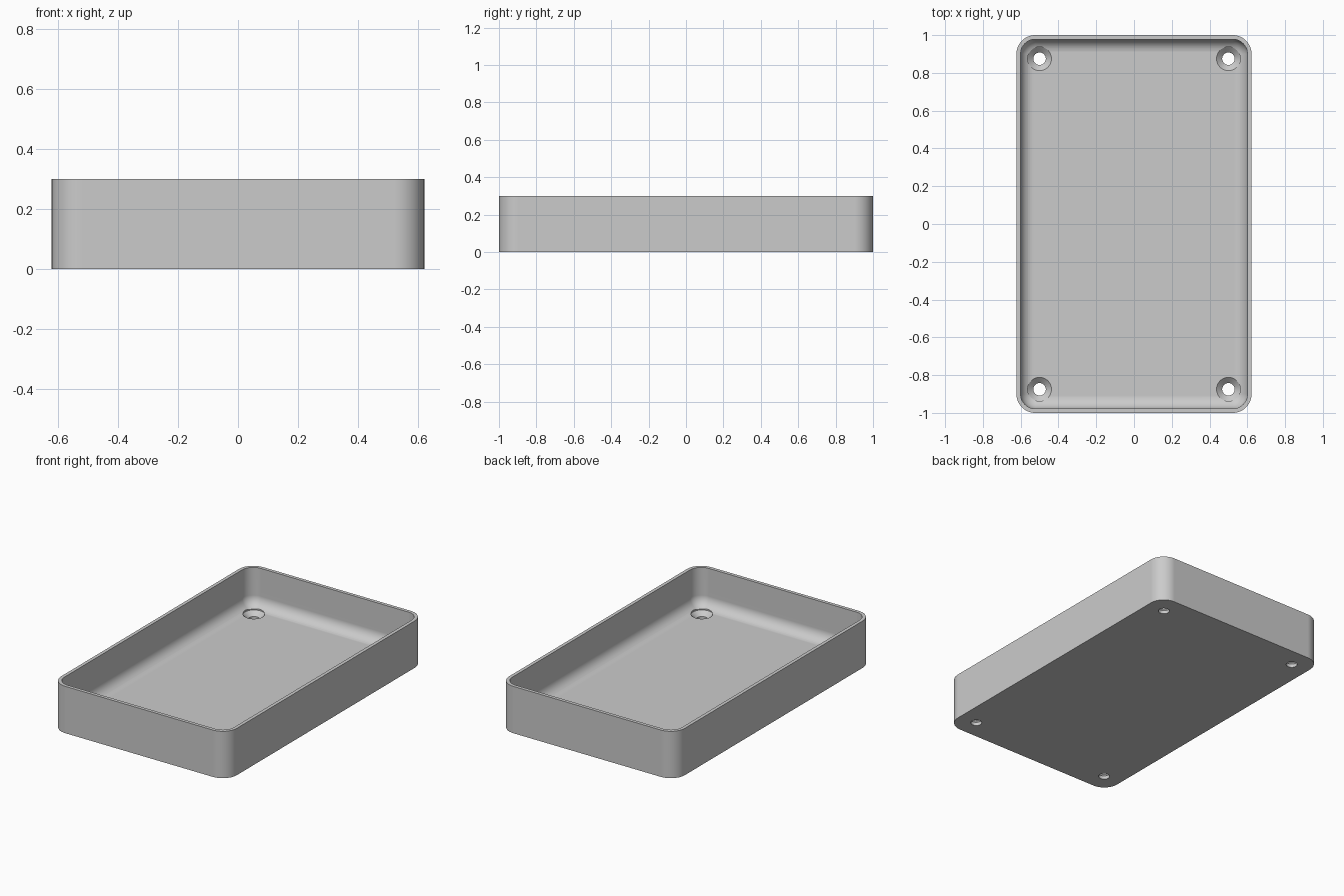
import bpy, bmesh
from math import sin, cos, pi

if "Cube" in bpy.data.objects:
    bpy.data.objects.remove(bpy.data.objects["Cube"], do_unlink=True)

HALF_X, HALF_Y, HEIGHT = 0.6225, 1.0, 0.3
CORNER, WALL, FLOOR, FILLET = 0.1, 0.022, 0.052, 0.07
HOLE_X, HOLE_Y, HOLE_R, SINK_R, SINK_DEPTH = 0.5, 0.875, 0.033, 0.063, 0.03

grey = bpy.data.materials.new("light grey")
grey.use_nodes = True
colour = (0.6, 0.6, 0.6, 1)
grey.diffuse_color = colour
grey.node_tree.nodes["Principled BSDF"].inputs["Base Color"].default_value = colour


def rounded_rect(inset, steps=12):
    """Outline of the tray moved inward by inset, anticlockwise."""
    r = CORNER - inset
    pts = []
    for q, (sx, sy) in enumerate(((1, 1), (-1, 1), (-1, -1), (1, -1))):
        for i in range(steps + 1):
            a = (q + i / steps) * pi / 2
            pts.append((sx * (HALF_X - CORNER) + r * cos(a),
                        sy * (HALF_Y - CORNER) + r * sin(a)))
    return pts


def circle(cx, cy, r, n=48):
    return [(cx + r * cos(2 * pi * i / n), cy + r * sin(2 * pi * i / n)) for i in range(n)]


def loft(bm, sections):
    """Join stacked outlines (points, z) into a closed solid."""
    rings = [[bm.verts.new((x, y, z)) for x, y in pts] for pts, z in sections]
    for a, b in zip(rings, rings[1:]):
        for i in range(len(a)):
            j = (i + 1) % len(a)
            bm.faces.new((a[i], a[j], b[j], b[i]))
    bm.faces.new(rings[0][::-1])
    bm.faces.new(rings[-1])


def make_object(name, bm):
    bmesh.ops.recalc_face_normals(bm, faces=bm.faces)
    mesh = bpy.data.meshes.new(name)
    bm.to_mesh(mesh)
    bm.free()
    mesh.materials.append(grey)
    obj = bpy.data.objects.new(name, mesh)
    bpy.context.collection.objects.link(obj)
    return obj


# Tray: outer wall, flat rim, inner wall, then a fillet down to the floor
sections = [(rounded_rect(0), 0), (rounded_rect(0), HEIGHT), (rounded_rect(WALL), HEIGHT)]
for i in range(11):
    a = i / 10 * pi / 2
    sections.append((rounded_rect(WALL + FILLET * (1 - cos(a))),
                     FLOOR + FILLET * (1 - sin(a))))
bm = bmesh.new()
loft(bm, sections)
tray = make_object("tray", bm)

# Countersunk screw holes in the four corners
bm = bmesh.new()
for sx in (-1, 1):
    for sy in (-1, 1):
        profile = ((HOLE_R, -0.05), (HOLE_R, FLOOR - SINK_DEPTH),
                   (SINK_R, FLOOR - 0.002), (SINK_R, HEIGHT - 0.1))
        loft(bm, [(circle(sx * HOLE_X, sy * HOLE_Y, r), z) for r, z in profile])
cutter = make_object("screw_hole_cutter", bm)
cutter.hide_render = True

cut = tray.modifiers.new("screw_holes", 'BOOLEAN')
cut.operation = 'DIFFERENCE'
cut.solver = 'EXACT'
cut.object = cutter

bpy.ops.object.select_all(action='DESELECT')
tray.select_set(True)
bpy.context.view_layer.objects.active = tray
bpy.ops.object.modifier_apply(modifier=cut.name)
bpy.data.objects.remove(cutter, do_unlink=True)

# Smooth curves with crisp rims and flat floor
bpy.ops.object.shade_smooth_by_angle(angle=pi / 6)
flat = tray.modifiers.new("flat_faces", 'WEIGHTED_NORMAL')
flat.keep_sharp = True
